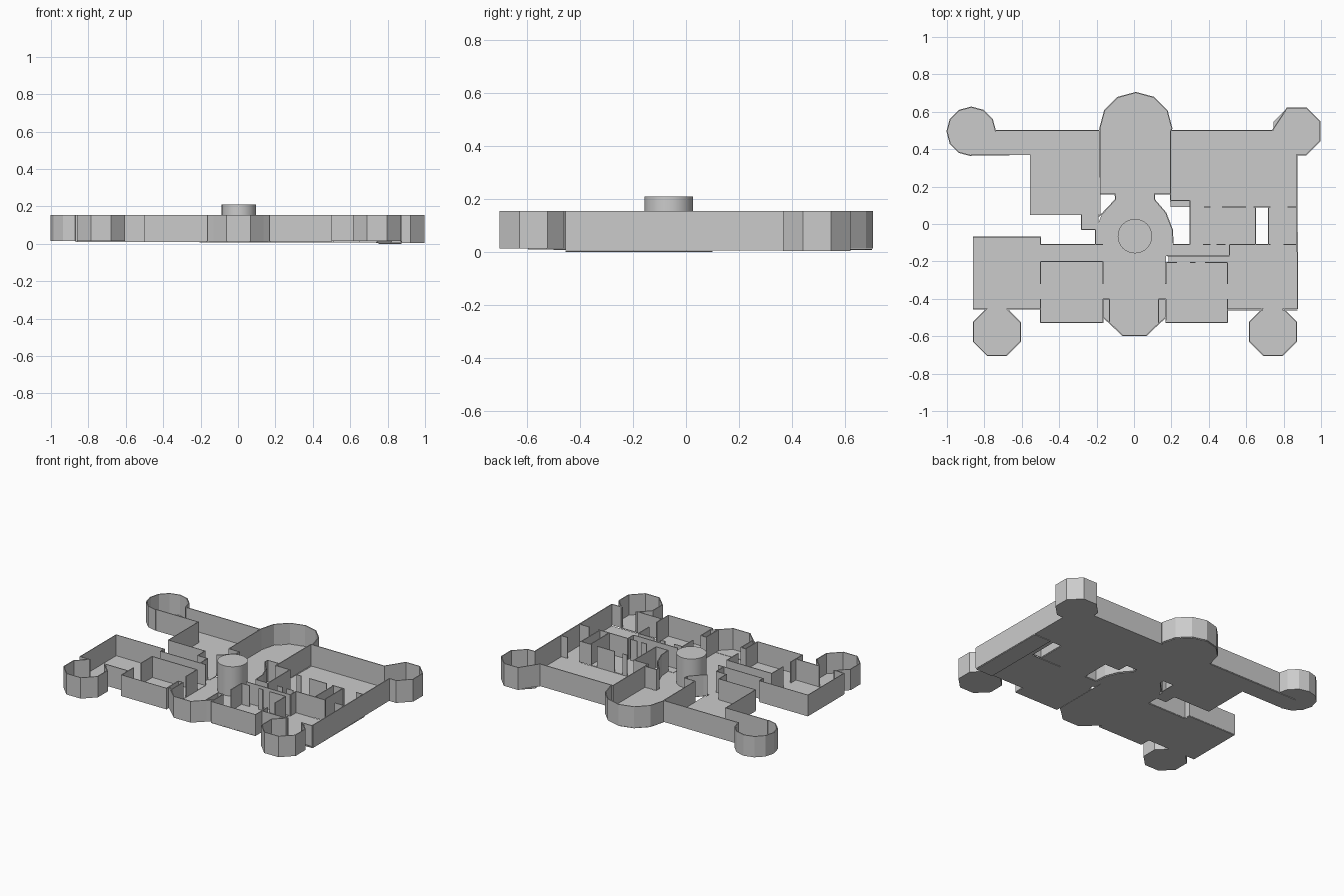
import bpy, bmesh
from math import cos, sin, radians

if "Cube" in bpy.data.objects:
    bpy.data.objects.remove(bpy.data.objects["Cube"])

TOP, BASE = 0.155, 0.014
THIN = 0.006


def finish(name, bm, thickness=0.0):
    me = bpy.data.meshes.new(name)
    bm.to_mesh(me)
    bm.free()
    ob = bpy.data.objects.new(name, me)
    bpy.context.collection.objects.link(ob)
    if thickness:
        m = ob.modifiers.new("thickness", 'SOLIDIFY')
        m.thickness = thickness
        m.offset = 0
    return ob


def walls(name, paths, z0=BASE):
    """Thin upright walls following each path of (x, y) points."""
    bm = bmesh.new()
    for path in paths:
        low = [bm.verts.new((x, y, z0)) for x, y in path]
        high = [bm.verts.new((x, y, TOP)) for x, y in path]
        for i in range(len(path) - 1):
            bm.faces.new((low[i], low[i + 1], high[i + 1], high[i]))
    return finish(name, bm, THIN)


def floor(name, points, z):
    bm = bmesh.new()
    bm.faces.new([bm.verts.new((x, y, z)) for x, y in points])
    return finish(name, bm, 0.004)


def rect_floor(name, x0, x1, y0, y1, z=0.012):
    return floor(name, [(x0, y0), (x1, y0), (x1, y1), (x0, y1)], z)


def row(axis, at, spans):
    """Straight wall pieces with door gaps; axis 'x' runs along x."""
    return [[(a, at), (b, at)] if axis == 'x' else [(at, a), (at, b)] for a, b in spans]


def arc(cx, cy, r, a0, a1, n):
    return [(cx + r * cos(radians(a0 + (a1 - a0) * i / n)),
             cy + r * sin(radians(a0 + (a1 - a0) * i / n))) for i in range(n + 1)]


# Corner towers: two at the back, two octagons at the front
west = arc(-0.87, 0.495, 0.13, 0, 270, 9)
walls("back_left_tower", [west])
floor("back_left_tower_floor", arc(-0.87, 0.495, 0.13, 0, 330, 11), 0.016)
east = [(0.74, 0.5)] + arc(0.87, 0.495, 0.135, 112.5, -67.5, 4) + [(0.87, 0.37)]
walls("back_right_tower", [east], 0.004)
floor("back_right_tower_floor", arc(0.87, 0.495, 0.135, 22.5, 337.5, 7), 0.006)
for side, cx in (("left", -0.733), ("right", 0.743)):
    ring = arc(cx, -0.577, 0.136, 112.5, 427.5, 7)
    walls(f"front_{side}_tower", [ring])
    floor(f"front_{side}_tower_floor", ring, 0.016)

# Floors, room by room
rect_floor("west_passage_floor", -0.87, -0.55, 0.37, 0.5)
rect_floor("northwest_room_floor", -0.555, -0.18, 0.05, 0.5)
rect_floor("northeast_room_floor", 0.195, 0.87, 0.09, 0.5, 0.008)
rect_floor("middle_closet_floor", 0.3, 0.65, -0.11, 0.09)
rect_floor("east_passage_floor", 0.72, 0.87, -0.11, 0.09, 0.008)
rect_floor("southeast_room_floor", 0.5, 0.875, -0.455, -0.11, 0.008)
rect_floor("south_right_room_floor", 0.17, 0.5, -0.53, -0.205)
rect_floor("right_corridor_floor", 0.17, 0.51, -0.17, -0.11)
rect_floor("right_corridor_edge", 0.185, 0.5, -0.205, -0.17)
rect_floor("south_left_room_floor", -0.5, -0.165, -0.525, -0.2)
rect_floor("left_corridor_floor", -0.5, -0.165, -0.2, -0.11)
rect_floor("southwest_room_floor", -0.86, -0.5, -0.455, -0.07)
rect_floor("side_door_floor", -0.28, -0.19, -0.03, 0.05)
hall = [(-0.1, 0.16), (-0.1, 0.13), (-0.17, 0.055), (-0.205, -0.03), (-0.205, -0.11),
        (-0.165, -0.11), (-0.165, -0.5), (0.17, -0.5), (0.17, -0.11),
        (0.21, -0.11), (0.205, -0.03), (0.17, 0.06), (0.11, 0.13), (0.11, 0.16)]
floor("hall_floor", hall, 0.01)

# Rounded chambers at the middle of the back and of the front
north = arc(0.01, 0.51, 0.193, 0, 180, 6)
walls("back_apse_wall", [[(0.195, 0.5)] + north + [(-0.18, 0.16), (-0.1, 0.16)]])
floor("back_apse_floor", north + [(-0.18, 0.16), (0.195, 0.16)], 0.01)
south = [(-0.165, -0.5), (-0.13, -0.53), (-0.06, -0.597),
         (0.065, -0.597), (0.135, -0.53), (0.17, -0.5)]
walls("front_apse_wall", [south])
floor("front_apse_floor", south, 0.012)

# Outer walls
walls("northwest_walls", [
    [(-0.74, 0.5), (-0.18, 0.5)],
    [(-0.87, 0.37), (-0.555, 0.37), (-0.555, 0.05), (-0.28, 0.05), (-0.28, -0.03), (-0.205, -0.03)]])
walls("northeast_walls", [[(0.195, 0.5), (0.74, 0.5)], [(0.87, 0.37), (0.875, -0.455)]], 0.006)
walls("southwest_walls", [
    [(-0.785, -0.455), (-0.86, -0.455), (-0.86, -0.07), (-0.5, -0.07), (-0.5, -0.11), (-0.165, -0.11)],
    [(-0.68, -0.455), (-0.5, -0.455)]])
walls("front_walls", [
    [(-0.5, -0.455), (-0.5, -0.527), (-0.165, -0.527), (-0.165, -0.5)],
    [(0.17, -0.5), (0.17, -0.527), (0.5, -0.527), (0.5, -0.46), (0.69, -0.46)],
    [(0.795, -0.46), (0.875, -0.46)]])

# Hall walls
walls("hall_walls", [
    [(-0.1, 0.16), (-0.1, 0.13), (-0.17, 0.055), (-0.19, 0.04)],
    [(-0.205, -0.03), (-0.205, -0.11)],
    [(0.195, 0.16), (0.11, 0.16), (0.11, 0.13), (0.17, 0.06), (0.205, -0.03), (0.21, -0.11), (0.3, -0.11)]])

# Inner partitions with door gaps
walls("east_partitions",
      row('y', 0.195, [(0.12, 0.5)]) + row('x', 0.125, [(0.195, 0.3)])
      + row('y', 0.3, [(-0.11, 0.125)]) + row('y', 0.65, [(-0.11, 0.09)])
      + row('y', 0.72, [(-0.11, 0.09)])
      + row('x', 0.09, [(0.375, 0.41), (0.47, 0.6), (0.64, 0.73), (0.82, 0.87)])
      + row('x', -0.11, [(0.37, 0.41), (0.44, 0.49), (0.51, 0.73), (0.8, 0.87)]))
walls("south_right_partitions",
      row('x', -0.17, [(0.18, 0.51)]) + row('y', 0.51, [(-0.17, -0.11)])
      + row('x', -0.205, [(0.175, 0.23), (0.3, 0.33), (0.38, 0.5)])
      + row('y', 0.5, [(-0.32, -0.205), (-0.46, -0.4)])
      + row('y', 0.17, [(-0.32, -0.205), (-0.5, -0.4)])
      + row('y', 0.13, [(-0.53, -0.4)]) + row('x', -0.4, [(0.13, 0.17)]))
walls("south_left_partitions",
      row('x', -0.2, [(-0.5, -0.165)])
      + row('y', -0.5, [(-0.32, -0.2), (-0.455, -0.4)])
      + row('y', -0.165, [(-0.32, -0.2), (-0.5, -0.4)])
      + row('y', -0.13, [(-0.53, -0.4)]) + row('x', -0.4, [(-0.165, -0.13)]))

# Round central pillar
bpy.ops.mesh.primitive_cylinder_add(vertices=32, radius=0.092, depth=0.2, location=(0.005, -0.065, 0.11))
bpy.context.object.name = "central_pillar"
bpy.ops.object.shade_smooth_by_angle()

# Low base step under the right-hand wing, touching the ground
rect_floor("ground_step", 0.75, 0.875, -0.455, 0.1, 0.002)
